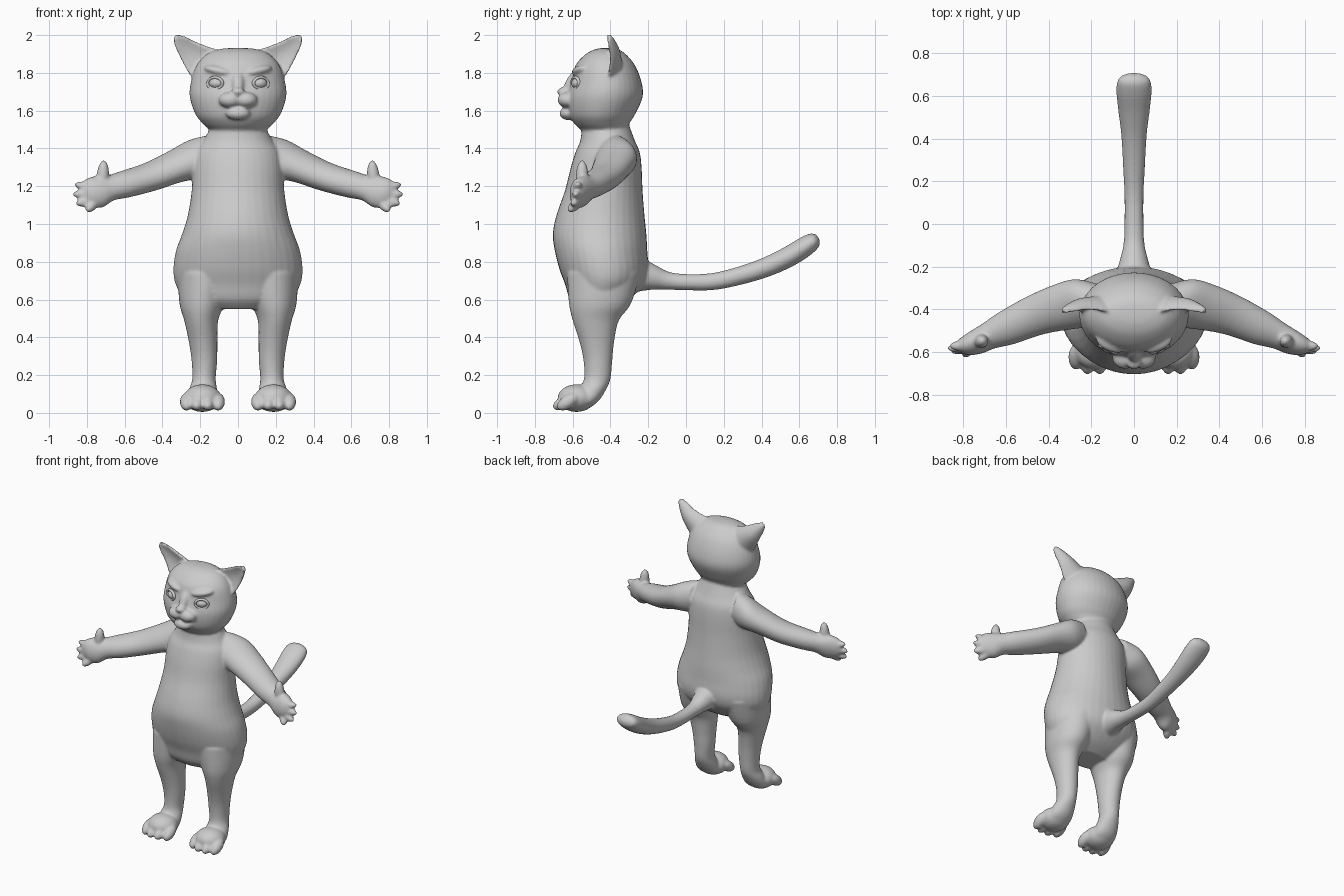
import bpy, bmesh, math
from mathutils import Vector, Matrix

if "Cube" in bpy.data.objects:
    bpy.data.objects.remove(bpy.data.objects["Cube"])

fur = bpy.data.materials.new("grey_fur")
fur.diffuse_color = (0.6, 0.6, 0.6, 1)
fur.use_nodes = True
fur.node_tree.nodes["Principled BSDF"].inputs["Base Color"].default_value = fur.diffuse_color


def smooth_rows(rows, steps=4):
    """Catmull-Rom interpolation of equally long number rows."""
    rows = [Vector(r) for r in rows]
    out = []
    for i in range(len(rows) - 1):
        p0, p1 = rows[max(i - 1, 0)], rows[i]
        p2, p3 = rows[i + 1], rows[min(i + 2, len(rows) - 1)]
        for k in range(steps):
            t = k / steps
            out.append(0.5 * (2 * p1 + (p2 - p0) * t + (2 * p0 - 5 * p1 + 4 * p2 - p3) * t * t
                              + (3 * p1 - p0 - 3 * p2 + p3) * t ** 3))
    return out + [rows[-1]]


def loft(bm, rings, cup=0.0, n=36):
    """Skin elliptical rings (centre, u axis, v axis); cup bows a ring forward."""
    loops = []
    for c, u, v in rings:
        bow = Vector((0, -cup * u.length, 0))
        loop = []
        for i in range(n):
            a = 2 * math.pi * i / n
            loop.append(bm.verts.new(c + u * math.cos(a) + v * math.sin(a) + bow * math.cos(a) ** 2))
        loops.append(loop)
    for a, b in zip(loops, loops[1:]):
        for i in range(n):
            j = (i + 1) % n
            bm.faces.new((a[i], a[j], b[j], b[i]))
    for loop, (c, u, v) in ((loops[0], rings[0]), (loops[-1], rings[-1])):
        mid = bm.verts.new(c)
        for i in range(n):
            bm.faces.new((loop[i], loop[(i + 1) % n], mid))


def stack(bm, rows, side=1):
    """Level rings: z, centre x, half width, front y, back y."""
    rings = []
    for z, x, w, front, back in smooth_rows(rows):
        rings.append((Vector((x * side, (front + back) / 2, z)),
                      Vector((w, 0, 0)), Vector((0, (back - front) / 2, 0))))
    loft(bm, rings)


def blob(bm, centre, radii, rot=None):
    m = Matrix.Translation(centre) @ (rot or Matrix()) @ Matrix.Diagonal((*radii, 1))
    bmesh.ops.create_uvsphere(bm, u_segments=24, v_segments=16, radius=1, matrix=m)


def digit(bm, a, b, r):
    """Rounded finger or toe between two points."""
    a, b = Vector(a), Vector(b)
    d = b - a
    blob(bm, (a + b) / 2, (r, r, d.length / 2 + r), d.to_track_quat('Z', 'Y').to_matrix().to_4x4())


def finish(name, bm):
    bmesh.ops.recalc_face_normals(bm, faces=bm.faces)
    for f in bm.faces:
        f.smooth = True
    me = bpy.data.meshes.new(name)
    bm.to_mesh(me)
    bm.free()
    me.materials.append(fur)
    ob = bpy.data.objects.new(name, me)
    bpy.context.collection.objects.link(ob)
    return ob


bm = bmesh.new()

# Torso
stack(bm, [(.55, 0, .17, -.57, -.38), (.60, 0, .28, -.615, -.30), (.68, 0, .33, -.64, -.225),
           (.76, 0, .342, -.67, -.20), (.86, 0, .328, -.695, -.205), (.95, 0, .295, -.705, -.21),
           (1.05, 0, .265, -.685, -.22), (1.18, 0, .245, -.64, -.23), (1.30, 0, .24, -.61, -.235),
           (1.38, 0, .225, -.585, -.245), (1.44, 0, .185, -.56, -.27), (1.52, 0, .14, -.55, -.30)])

# Neck and head
stack(bm, [(1.45, 0, .14, -.54, -.29), (1.49, 0, .145, -.55, -.305), (1.53, 0, .185, -.59, -.30),
           (1.58, 0, .225, -.62, -.27), (1.67, 0, .255, -.63, -.23), (1.75, 0, .25, -.61, -.235),
           (1.84, 0, .22, -.585, -.27), (1.90, 0, .165, -.53, -.32), (1.925, 0, .10, -.48, -.36),
           (1.932, 0, .03, -.44, -.40)])

# Nose, bridge and chin
digit(bm, (0, -.58, 1.79), (0, -.625, 1.71), .033)
blob(bm, (0, -.65, 1.70), (.036, .032, .024))
blob(bm, (0, -.625, 1.585), (.065, .045, .035))

# Tail
tail = smooth_rows([(-.30, .74, .10, .11), (-.19, .72, .072, .072), (-.10, .70, .05, .048),
                    (0, .692, .045, .043), (.14, .695, .045, .045), (.28, .725, .052, .048),
                    (.42, .77, .06, .052), (.54, .825, .075, .055), (.63, .88, .083, .053),
                    (.68, .915, .072, .042), (.70, .928, .03, .018)])
rings = []
for i, (y, z, w, h) in enumerate(tail):
    a, b = tail[max(i - 1, 0)], tail[min(i + 1, len(tail) - 1)]
    up = Vector((0, a[1] - b[1], b[0] - a[0])).normalized()
    rings.append((Vector((0, y, z)), Vector((w, 0, 0)), up * h))
loft(bm, rings)

for s in (1, -1):
    # Leg
    stack(bm, [(.74, .17, .15, -.63, -.24), (.58, .19, .12, -.62, -.29), (.49, .195, .09, -.60, -.355),
               (.38, .185, .076, -.565, -.38), (.28, .178, .068, -.543, -.39), (.18, .18, .062, -.54, -.40),
               (.12, .185, .075, -.57, -.425), (.06, .188, .08, -.60, -.465), (.02, .188, .05, -.60, -.52)], s)

    # Foot and toes
    blob(bm, (.188 * s, -.58, .078), (.10, .10, .073))
    for x, y in ((.105, -.65), (.16, -.672), (.218, -.672), (.272, -.65)):
        digit(bm, (x * s, -.60, .075), (x * s, y, .042), .036)

    # Arm and palm: x, y, z, half height, half depth
    rings = []
    for x, y, z, h, d in smooth_rows([
            (.12, -.38, 1.375, .10, .11), (.22, -.37, 1.345, .105, .125), (.33, -.39, 1.305, .087, .115),
            (.465, -.43, 1.25, .077, .097), (.60, -.49, 1.21, .072, .082), (.68, -.525, 1.19, .068, .065),
            (.74, -.555, 1.17, .085, .058), (.79, -.575, 1.16, .075, .046), (.82, -.58, 1.15, .05, .03)]):
        rings.append((Vector((x * s, y, z)), Vector((.28 * h * s, 0, .96 * h)),
                      Vector((.45 * d * s, .89 * d, 0))))
    loft(bm, rings)

    # Fingers and thumb
    for x, y, z in ((.84, -.572, 1.205), (.85, -.582, 1.158), (.835, -.592, 1.112), (.787, -.605, 1.083)):
        digit(bm, (.76 * s, -.572, 1.15 + (z - 1.15) * .6), (x * s, y, z), .026)
    digit(bm, (.72 * s, -.55, 1.20), (.712 * s, -.55, 1.305), .033)

    # Cupped ear
    rings = []
    for x, y, z, w, t in smooth_rows([
            (.14, -.36, 1.81, .10, .03), (.19, -.365, 1.86, .096, .026), (.25, -.37, 1.91, .067, .022),
            (.293, -.385, 1.953, .046, .018), (.323, -.40, 1.983, .026, .015), (.335, -.405, 1.995, .012, .01)]):
        rings.append((Vector((x * s, y, z)), Vector((.72 * w * s, 0, -.69 * w)), Vector((0, t, 0))))
    loft(bm, rings, cup=.45)

    # Muzzle pad and brow
    blob(bm, (.042 * s, -.628, 1.657), (.06, .052, .042))
    blob(bm, (.11 * s, -.562, 1.813), (.075, .036, .024),
         Matrix.Rotation(.4 * s, 4, 'Z') @ Matrix.Rotation(-.2 * s, 4, 'Y'))

# Fuse all the limbs into one continuous skin
body = finish("cat_body", bm)
fuse = body.modifiers.new("fuse", 'REMESH')
fuse.mode = 'VOXEL'
fuse.voxel_size = .008
fuse.use_smooth_shade = True
relax = body.modifiers.new("relax", 'SMOOTH')
relax.factor = .5
relax.iterations = 7

# Eyes with raised lids
for s, side in ((1, "left"), (-1, "right")):
    place = Matrix.Translation((.113 * s, -.568, 1.745)) @ Matrix.Rotation(.45 * s, 4, 'Z')
    bm = bmesh.new()
    blob(bm, (0, 0, 0), (.042, .038, .031))
    bm.transform(place)
    finish("eye_" + side, bm)

    bm = bmesh.new()
    n, m = 32, 8
    grid = []
    for i in range(n):
        a = 2 * math.pi * i / n
        row = []
        for k in range(m):
            b = 2 * math.pi * k / m
            g = .008 * math.cos(b)
            row.append(bm.verts.new(((.043 + g) * math.cos(a), -.018 + .012 * math.sin(b),
                                     (.031 + g) * math.sin(a))))
        grid.append(row)
    for i in range(n):
        for k in range(m):
            p, q = grid[i], grid[(i + 1) % n]
            bm.faces.new((p[k], q[k], q[(k + 1) % m], p[(k + 1) % m]))
    bm.transform(place)
    finish("eyelid_" + side, bm)
